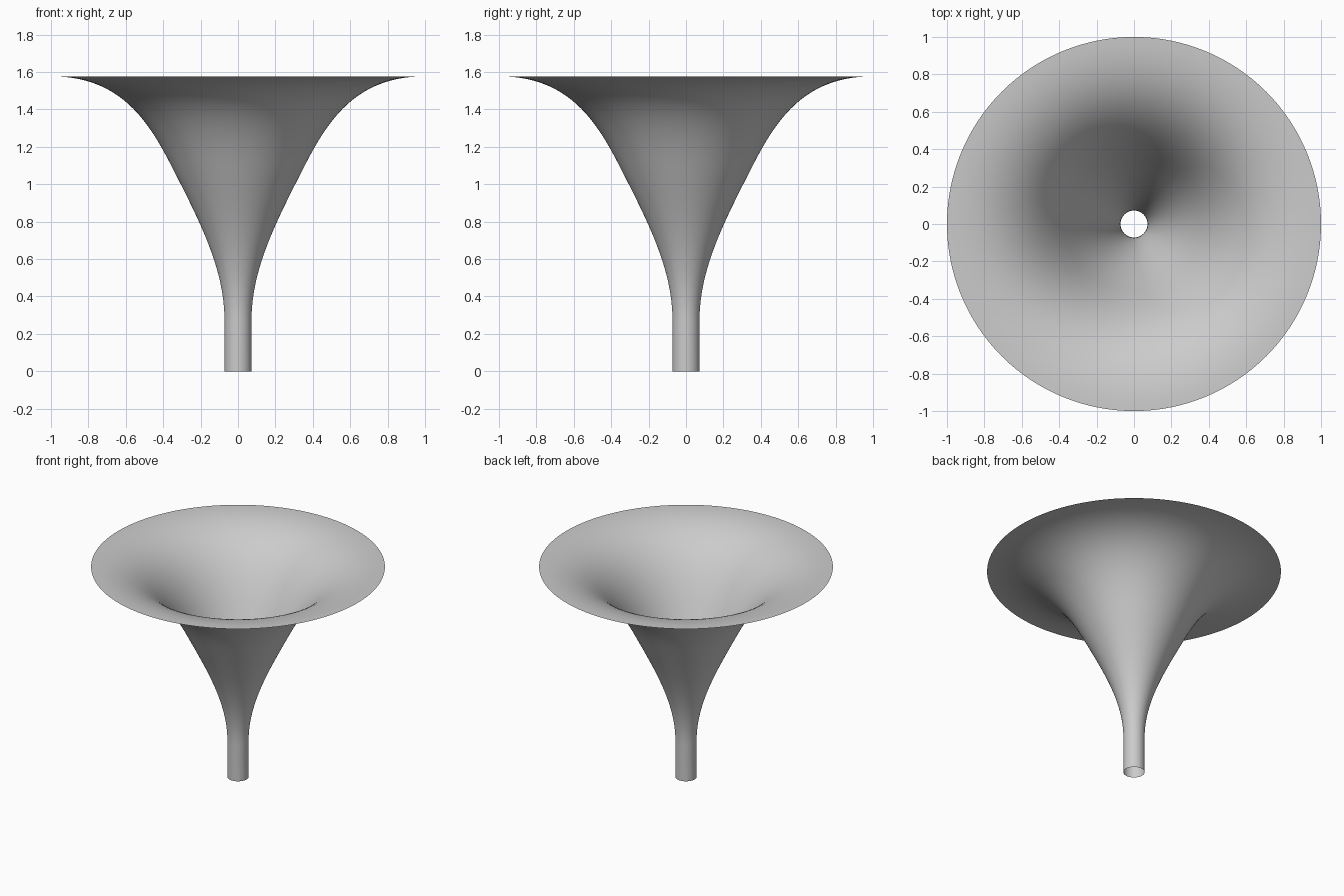
import bpy
import bmesh
import math
from mathutils import Vector
from mathutils.geometry import interpolate_bezier

cube = bpy.data.objects.get("Cube")
if cube:
    bpy.data.objects.remove(cube, do_unlink=True)

SEGMENTS = 128


def make_material(name, color):
    mat = bpy.data.materials.new(name)
    mat.use_nodes = True
    mat.diffuse_color = color
    mat.node_tree.nodes["Principled BSDF"].inputs["Base Color"].default_value = color
    return mat


def arc(points, count):
    """Bezier arc of (radius, height) control points."""
    a, b, c, d = (Vector((r, 0, z)) for r, z in points)
    return interpolate_bezier(a, b, c, d, count)


# Half profile: straight pipe, widening throat, flared lip
pipe = [Vector((0.072, 0, 0))]
throat = arc([(0.072, 0.27), (0.072, 0.55), (0.204, 0.8), (0.357, 1.1)], 24)
lip = arc([(0.357, 1.1), (0.485, 1.35), (0.636, 1.577), (1.0, 1.577)], 28)
profile = pipe + throat + lip[1:]

# Revolve the profile into a thin open horn
bm = bmesh.new()
verts = [bm.verts.new(p) for p in profile]
edges = [bm.edges.new(pair) for pair in zip(verts, verts[1:])]
bmesh.ops.spin(bm, geom=verts + edges, cent=(0, 0, 0), axis=(0, 0, 1),
               angle=math.tau, steps=SEGMENTS, use_merge=False)
bmesh.ops.remove_doubles(bm, verts=bm.verts[:], dist=0.0005)

# Point the surface outward
bm.normal_update()
for face in bm.faces:
    center = face.calc_center_median()
    outward = Vector((center.x, center.y, 0)).normalized() - Vector((0, 0, 1))
    if face.normal.dot(outward) < 0:
        face.normal_flip()
    face.smooth = True

mesh = bpy.data.meshes.new("flared_horn")
bm.to_mesh(mesh)
bm.free()
horn = bpy.data.objects.new("flared_horn", mesh)
bpy.context.collection.objects.link(horn)
mesh.materials.append(make_material("light_grey", (0.6, 0.6, 0.6, 1)))
